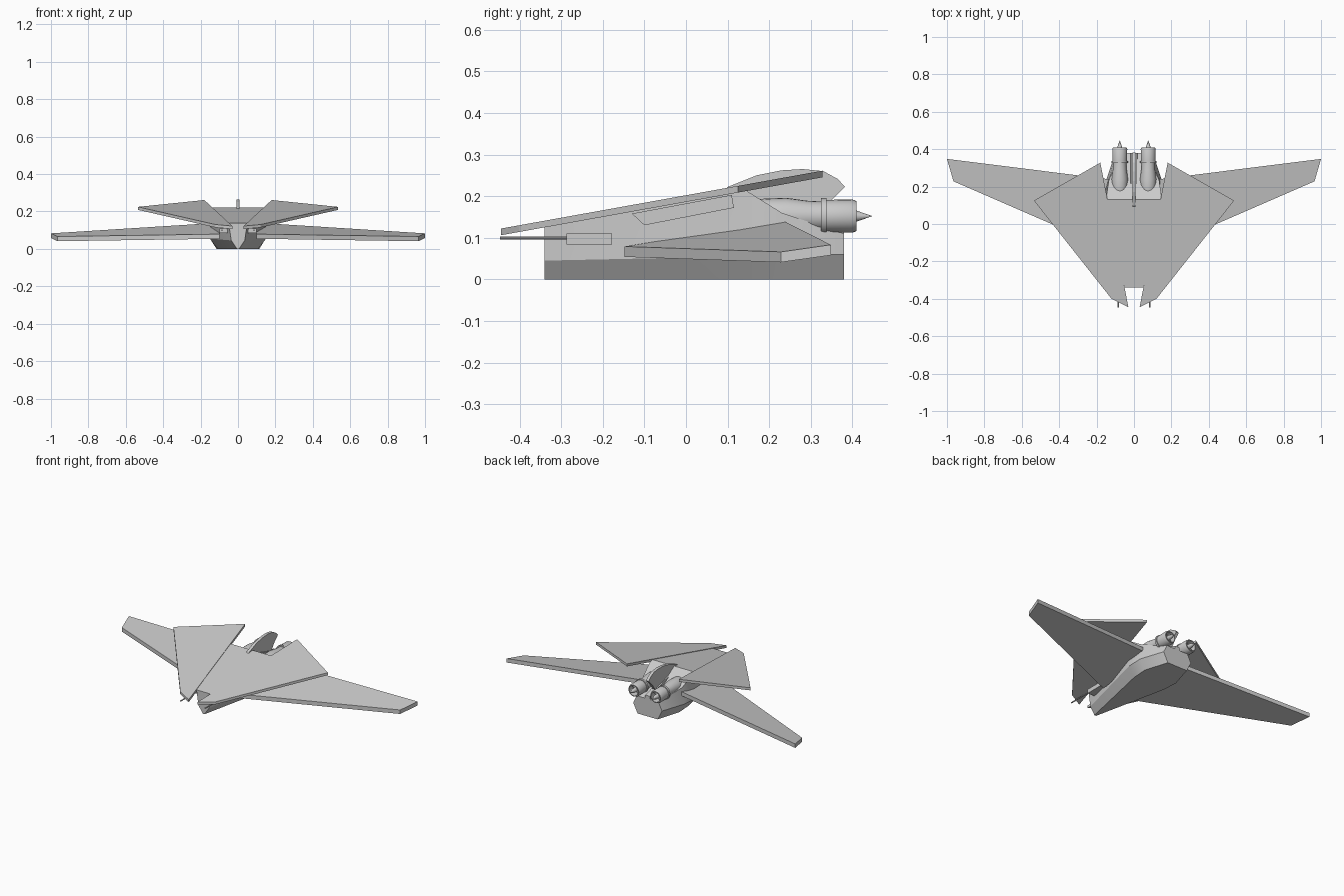
import bpy, bmesh, math

if "Cube" in bpy.data.objects:
    bpy.data.objects.remove(bpy.data.objects["Cube"])


def make(name, verts, faces, smooth=None):
    me = bpy.data.meshes.new(name)
    me.from_pydata(verts, [], faces)
    bm = bmesh.new()
    bm.from_mesh(me)
    bmesh.ops.recalc_face_normals(bm, faces=bm.faces)
    bm.to_mesh(me)
    bm.free()
    ob = bpy.data.objects.new(name, me)
    bpy.context.collection.objects.link(ob)
    if smooth:
        bpy.context.view_layer.objects.active = ob
        bpy.ops.object.select_all(action='DESELECT')
        ob.select_set(True)
        bpy.ops.object.shade_smooth_by_angle(angle=math.radians(smooth))
    return ob


def loft(name, rings, smooth=None):
    """Skin equal-length closed rings and cap both ends."""
    n = len(rings[0])
    faces = [(i * n + j, i * n + (j + 1) % n, (i + 1) * n + (j + 1) % n, (i + 1) * n + j)
             for i in range(len(rings) - 1) for j in range(n)]
    faces += [tuple(range(n)), tuple(range((len(rings) - 1) * n, len(rings) * n))]
    return make(name, [v for r in rings for v in r], faces, smooth)


def plate(name, top, thick):
    return loft(name, [top, [(x, y, z - thick) for x, y, z in top]])


def flip(points, s):
    return [(x * s, y, z) for x, y, z in points]


def lathe(name, cx, cz, profile, seg, smooth=35):
    rings = [[(cx + r * math.cos(2 * math.pi * k / seg), y, cz + r * math.sin(2 * math.pi * k / seg))
              for k in range(seg)] for y, r in profile]
    return loft(name, rings, smooth)


def slope(y):
    return 0.122 + (y + 0.445) * 0.18


# Hull: (y, bottom width, chine width, chine z, deck width, deck z)
sections = [(-0.34, 0.006, 0.036, 0.045, 0.05, slope(-0.34) - 0.003),
            (0.13, 0.108, 0.15, 0.055, 0.15, slope(0.13) - 0.003),
            (0.23, 0.115, 0.15, 0.06, 0.135, 0.16),
            (0.38, 0.07, 0.10, 0.06, 0.075, 0.11)]
rings = []
for y, b, c, cz, d, dz in sections:
    half = [(b, y, 0), (c, y, cz), (d, y, dz)]
    rings.append(half + flip(half[::-1], -1))
loft("hull", rings, 30)

# Spine fin between the engines
fin = [(0.08, 0.2), (0.10, 0.222), (0.17, 0.25), (0.23, 0.262), (0.28, 0.265), (0.33, 0.26),
       (0.365, 0.241), (0.382, 0.222), (0.345, 0.185), (0.30, 0.12), (0.15, 0.15)]
loft("spine_fin", [[(x, y, z) for y, z in fin] for x in (-0.009, 0.009)])
# Low ridge carrying the fin
loft("rear_ridge", [[(-0.022, y, 0.09), (0.022, y, 0.09), (0.016, y, z), (-0.016, y, z)]
                    for y, z in ((0.12, 0.205), (0.38, 0.13))])

for s, side in ((1, "right"), (-1, "left")):
    # Upper delta plate
    outline = [(0.03, -0.445), (0.12, -0.40), (0.535, 0.125), (0.18, 0.328)]
    plate(side + "_upper_plate", flip([(x, y, slope(y)) for x, y in outline], s), 0.016)

    # Lower swept wing
    plate(side + "_lower_wing", flip([(0.10, -0.148, 0.079), (0.965, 0.228, 0.066),
                                      (1.0, 0.348, 0.083), (0.10, 0.235, 0.14)], s), 0.025)

    # Rail under the upper plate
    rail = [(-0.13, 0.158), (0.11, 0.203), (0.115, 0.172), (-0.10, 0.13)]
    loft(side + "_rail", [flip([(x, y, z) for y, z in rail], s) for x in (0.09, 0.165)])

    # Gun housing and barrel
    loft(side + "_gun_housing", [flip([(0.05, y, 0.084), (0.10, y, 0.084),
                                       (0.10, y, 0.11), (0.05, y, 0.11)], s)
                                 for y in (-0.287, -0.178)])
    lathe(side + "_gun_barrel", s * 0.085, 0.099, [(-0.447, 0.004), (-0.28, 0.004)], 10)

    # Engine with hollow nozzle and exhaust cone
    lathe(side + "_engine", s * 0.076, 0.152,
          [(0.13, 0.03), (0.17, 0.041), (0.24, 0.044), (0.29, 0.037), (0.325, 0.035),
           (0.325, 0.043), (0.338, 0.043), (0.338, 0.039), (0.40, 0.04), (0.41, 0.036),
           (0.41, 0.031), (0.36, 0.029)], 24)
    lathe(side + "_exhaust_cone", s * 0.076, 0.152,
          [(0.355, 0.014), (0.41, 0.013), (0.447, 0.0005)], 16)
    # Nozzle spokes
    for k in range(2):
        a = math.pi * (k + 0.25) / 2 + math.pi / 8
        u, w = math.cos(a), math.sin(a)
        loft(side + "_nozzle_spoke_%d" % (k + 1),
             [[(s * 0.076 + u * r - w * t, y, 0.152 + w * r + u * t)
               for r, t in ((-0.033, -0.002), (0.033, -0.002), (0.033, 0.002), (-0.033, 0.002))]
              for y in (0.37, 0.395)])
